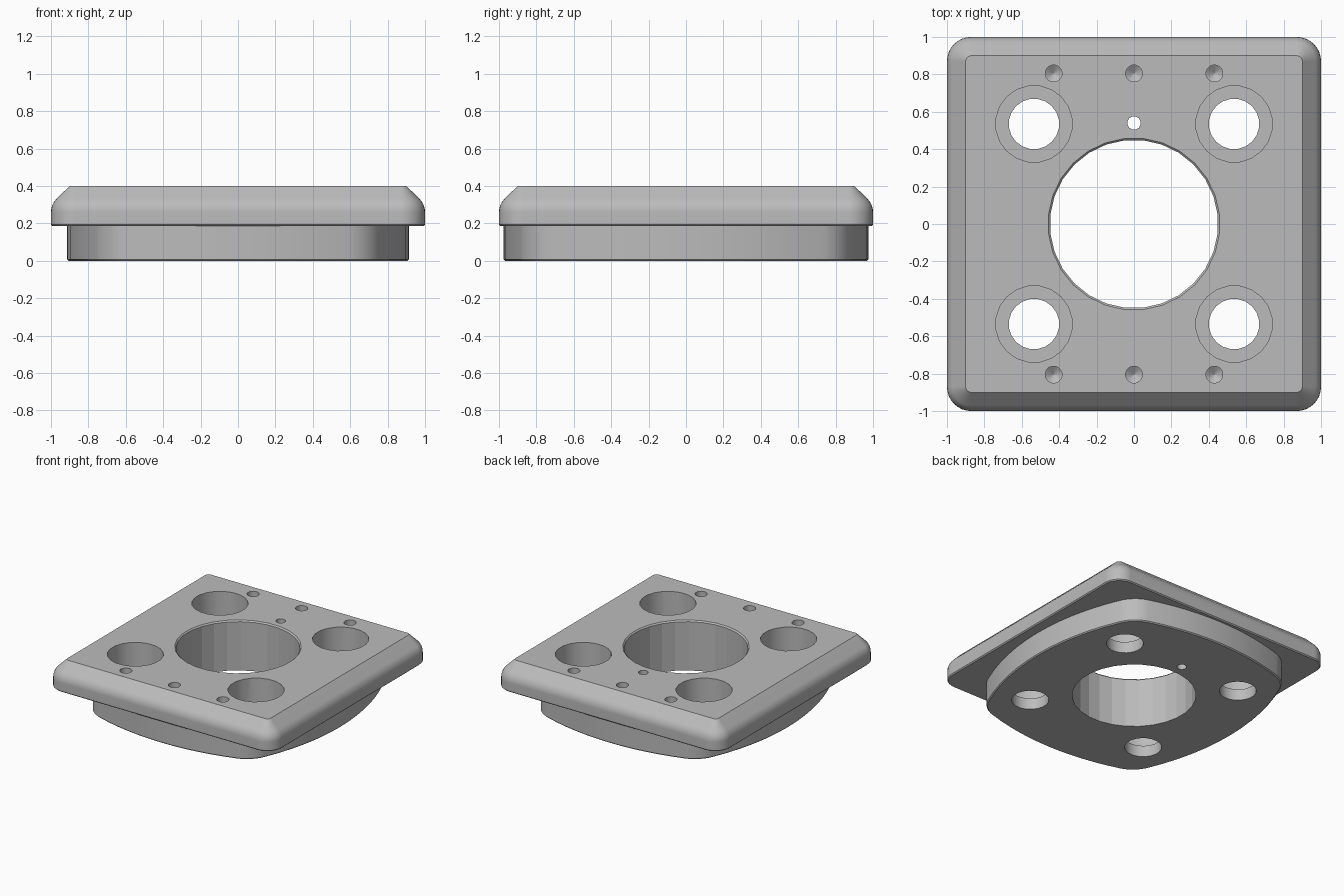
import bpy
import bmesh
from math import sin, cos, pi, radians, hypot, atan2

cube = bpy.data.objects.get("Cube")
if cube:
    bpy.data.objects.remove(cube, do_unlink=True)

# Single machined-metal colour
metal = bpy.data.materials.new("machined grey")
metal.use_nodes = True
colour = (0.5, 0.5, 0.5, 1)
metal.diffuse_color = colour
metal.node_tree.nodes["Principled BSDF"].inputs["Base Color"].default_value = colour


def loft(name, rings):
    """Skin a stack of equal-length closed rings and cap both ends."""
    bm = bmesh.new()
    loops = [[bm.verts.new(p) for p in ring] for ring in rings]
    n = len(loops[0])
    for low, high in zip(loops, loops[1:]):
        for i in range(n):
            j = (i + 1) % n
            bm.faces.new((low[i], low[j], high[j], high[i]))
    bm.faces.new(loops[0][::-1])
    bm.faces.new(loops[-1])
    mesh = bpy.data.meshes.new(name)
    bm.to_mesh(mesh)
    bm.free()
    mesh.materials.append(metal)
    obj = bpy.data.objects.new(name, mesh)
    bpy.context.collection.objects.link(obj)
    return obj


def arc(cx, cy, r, start, end, steps):
    angles = [start + (end - start) * i / steps for i in range(steps + 1)]
    return [(cx + r * cos(a), cy + r * sin(a)) for a in angles]


def plate_ring(inset, z):
    """Rounded square, pulled in by inset."""
    pts = []
    for k, (sx, sy) in enumerate([(1, 1), (-1, 1), (-1, -1), (1, -1)]):
        pts += arc(.87 * sx, .87 * sy, .13 - inset, k * pi / 2, (k + 1) * pi / 2, 8)
    return [(x, y, z) for x, y in pts]


def boss_ring(inset, z):
    """Four bowed sides joined by tangent corner arcs."""
    cx, cy, corner = .53, .645, .25
    side_x, side_y = 1.86, 2.05
    ax, ay = .915 - side_x, .975 - side_y
    a1 = atan2(cy, cx - ax)
    a2 = atan2(cy - ay, cx)
    quarter = arc(ax, 0, side_x - inset, 0, a1, 6)
    quarter += arc(cx, cy, corner - inset, a1, a2, 8)[1:]
    quarter += arc(0, ay, side_y - inset, a2, pi / 2, 6)[1:]
    left = [(-x, y) for x, y in quarter[-2::-1]]
    top = quarter + left
    bottom = [(-x, -y) for x, y in top[1:-1]]
    return [(x, y, z) for x, y in top + bottom]


def drill(name, profile, sides, x=0, y=0):
    """Turned cutter for a hole; half-step turn puts flats on the axes."""
    rings = []
    for r, z in profile:
        rings.append([(x + r * cos((i + .5) * 2 * pi / sides),
                       y + r * sin((i + .5) * 2 * pi / sides), z)
                      for i in range(sides)])
    obj = loft(name, rings)
    obj.hide_render = True
    return obj


def combine(target, other, operation):
    mod = target.modifiers.new("combine", 'BOOLEAN')
    mod.solver = 'EXACT'
    mod.operation = operation
    mod.object = other
    bpy.ops.object.modifier_apply(modifier=mod.name)
    bpy.data.objects.remove(other, do_unlink=True)


# Plate: eased lower edge, straight side, soft turn into the top chamfer
fillet = .1
turn = [(fillet * (1 - cos(radians(a))), .26 + fillet * sin(radians(a)))
        for a in (0, 11.25, 22.5, 33.75, 45)]
plate = loft("mounting_plate", [plate_ring(i, z) for i, z in
                                [(.008, .185), (0, .193), *turn, (.1, .4)]])
bpy.context.view_layer.objects.active = plate
plate.select_set(True)

# Bowed boss underneath
boss = loft("lower_boss", [boss_ring(i, z) for i, z in
                           [(.008, 0), (0, .008), (0, .25)]])
combine(plate, boss, 'UNION')

# Centre bore, counterbored bolt holes, blind holes and a small vent
bore = [(.45, -.1), (.45, .39), (.46, .4), (.46, .5)]
counterbore = [(.135, -.1), (.135, .09), (.205, .09), (.205, .5)]
blind = [(.002, .17), (.045, .2), (.045, .5)]
vent = [(.036, -.1), (.036, .5)]
cutters = [drill("bore_cutter", bore, 28),
           drill("vent_cutter", vent, 12, 0, .54)]
for sy in (-1, 1):
    for sx in (-1, 1):
        cutters.append(drill("bolt_cutter", counterbore, 20, .535 * sx, .535 * sy))
    for x in (-.43, 0, .43):
        cutters.append(drill("blind_cutter", blind, 16, x, .805 * sy))
for cutter in cutters:
    combine(plate, cutter, 'DIFFERENCE')

# Smooth shading with crisp edges; the bore keeps its facets
bpy.ops.object.shade_smooth_by_angle(angle=radians(32))
for face in plate.data.polygons:
    if abs(face.normal.z) < .1 and hypot(face.center.x, face.center.y) < .47:
        face.use_smooth = False
normals = plate.modifiers.new("weighted normals", 'WEIGHTED_NORMAL')
normals.keep_sharp = True
